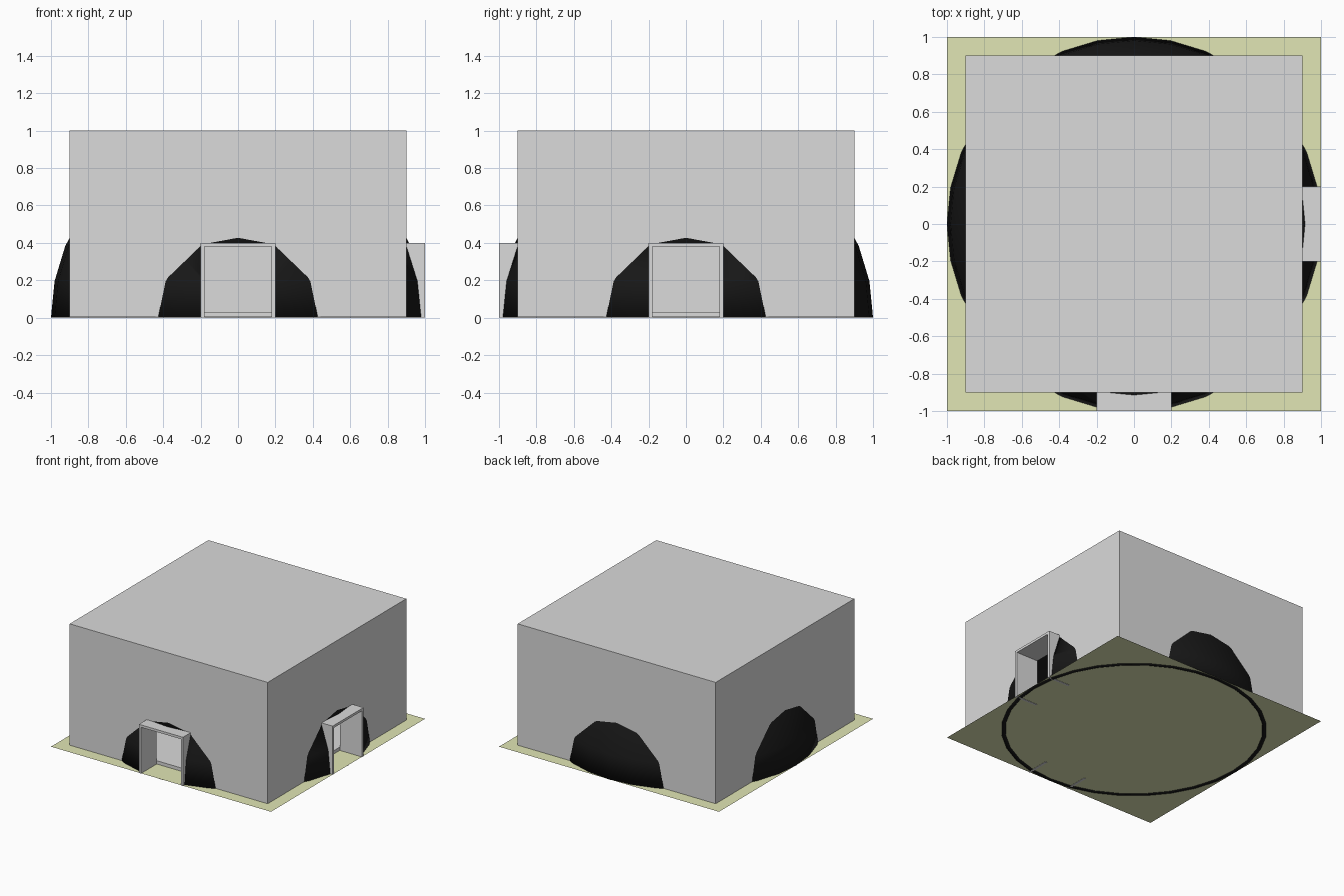
import bpy, bmesh, math
from mathutils import Matrix

if "Cube" in bpy.data.objects:
    bpy.data.objects.remove(bpy.data.objects["Cube"])


def mat(name, rgb):
    m = bpy.data.materials.new(name)
    m.diffuse_color = (*rgb, 1)
    m.use_nodes = True
    m.node_tree.nodes["Principled BSDF"].inputs["Base Color"].default_value = m.diffuse_color
    return m


GREY = mat("light grey", (0.705, 0.705, 0.705))
BLACK = mat("soft black", (0.009, 0.009, 0.009))
GREEN = mat("pale olive", (0.75, 0.79, 0.46))


def add_box(bm, x, y, z):
    """Axis-aligned box from (min, max) pairs."""
    size = [b - a for a, b in (x, y, z)]
    mid = [(a + b) / 2 for a, b in (x, y, z)]
    m = Matrix.Translation(mid) @ Matrix.Diagonal((*size, 1))
    return bmesh.ops.create_cube(bm, size=1, matrix=m)["verts"]


def finish(bm, name, material=None):
    me = bpy.data.meshes.new(name)
    bm.to_mesh(me)
    bm.free()
    ob = bpy.data.objects.new(name, me)
    bpy.context.collection.objects.link(ob)
    if material:
        me.materials.append(material)
    return ob


def select(ob):
    bpy.ops.object.select_all(action='DESELECT')
    ob.select_set(True)
    bpy.context.view_layer.objects.active = ob


def cut(ob, cutters):
    select(ob)
    for c in cutters:
        mod = ob.modifiers.new("doorway", 'BOOLEAN')
        mod.operation = 'DIFFERENCE'
        mod.solver = 'EXACT'
        mod.object = c
        bpy.ops.object.modifier_apply(modifier=mod.name)


def make_cutters(z0):
    out = []
    for turn in (0, math.pi / 2):
        bm = bmesh.new()
        add_box(bm, (-0.19, 0.19), (-1.1, -0.8), (z0, 0.39))
        bmesh.ops.rotate(bm, verts=bm.verts, matrix=Matrix.Rotation(turn, 3, 'Z'))
        c = finish(bm, "doorway_cutter")
        c.hide_render = True
        out.append(c)
    return out


# Ground sheet
bm = bmesh.new()
bmesh.ops.create_grid(bm, x_segments=1, y_segments=1, size=1,
                      matrix=Matrix.Translation((0, 0, 0.002)))
finish(bm, "ground_sheet", GREEN)

# Hollow room: outer box with an inner box facing inwards
bm = bmesh.new()
add_box(bm, (-0.9, 0.9), (-0.9, 0.9), (0.003, 1))
inner = add_box(bm, (-0.87, 0.87), (-0.87, 0.87), (0.03, 0.97))
bmesh.ops.reverse_faces(bm, faces=list({f for v in inner for f in v.link_faces}))
room = finish(bm, "room_shell", GREY)

# Dome shell: two half spheres joined by a flat rim
bm = bmesh.new()
bmesh.ops.create_uvsphere(bm, u_segments=32, v_segments=16, radius=1)
inner = bmesh.ops.create_uvsphere(bm, u_segments=32, v_segments=16, radius=0.97)["verts"]
bmesh.ops.reverse_faces(bm, faces=list({f for v in inner for f in v.link_faces}))
bmesh.ops.delete(bm, geom=[v for v in bm.verts if v.co.z < -0.01], context='VERTS')
bmesh.ops.bridge_loops(bm, edges=[e for e in bm.edges if e.is_boundary])
bmesh.ops.recalc_face_normals(bm, faces=bm.faces)
dome = finish(bm, "dome_shell", BLACK)

# Doorways through the room and the dome (the rim stays just under the ground sheet)
room_cutters, dome_cutters = make_cutters(-0.1), make_cutters(0.001)
cut(room, room_cutters)
cut(dome, dome_cutters)
for c in room_cutters + dome_cutters:
    bpy.data.objects.remove(c)
select(dome)
bpy.ops.object.shade_smooth()

# Door frames: an upside-down U extruded inwards, front and right
profile = [(-0.2, 0), (-0.2, 0.4), (0.2, 0.4), (0.2, 0),
           (0.18, 0), (0.18, 0.38), (-0.18, 0.38), (-0.18, 0)]
for name, turn in (("front_door_frame", 0), ("right_door_frame", math.pi / 2)):
    bm = bmesh.new()
    face = bm.faces.new([bm.verts.new((x, -1, z)) for x, z in profile])
    ext = bmesh.ops.extrude_face_region(bm, geom=[face], use_keep_orig=True)["geom"]
    bmesh.ops.translate(bm, vec=(0, 0.2, 0),
                        verts=[g for g in ext if isinstance(g, bmesh.types.BMVert)])
    bmesh.ops.recalc_face_normals(bm, faces=bm.faces)
    bmesh.ops.rotate(bm, verts=bm.verts, matrix=Matrix.Rotation(turn, 3, 'Z'))
    finish(bm, name, GREY)
